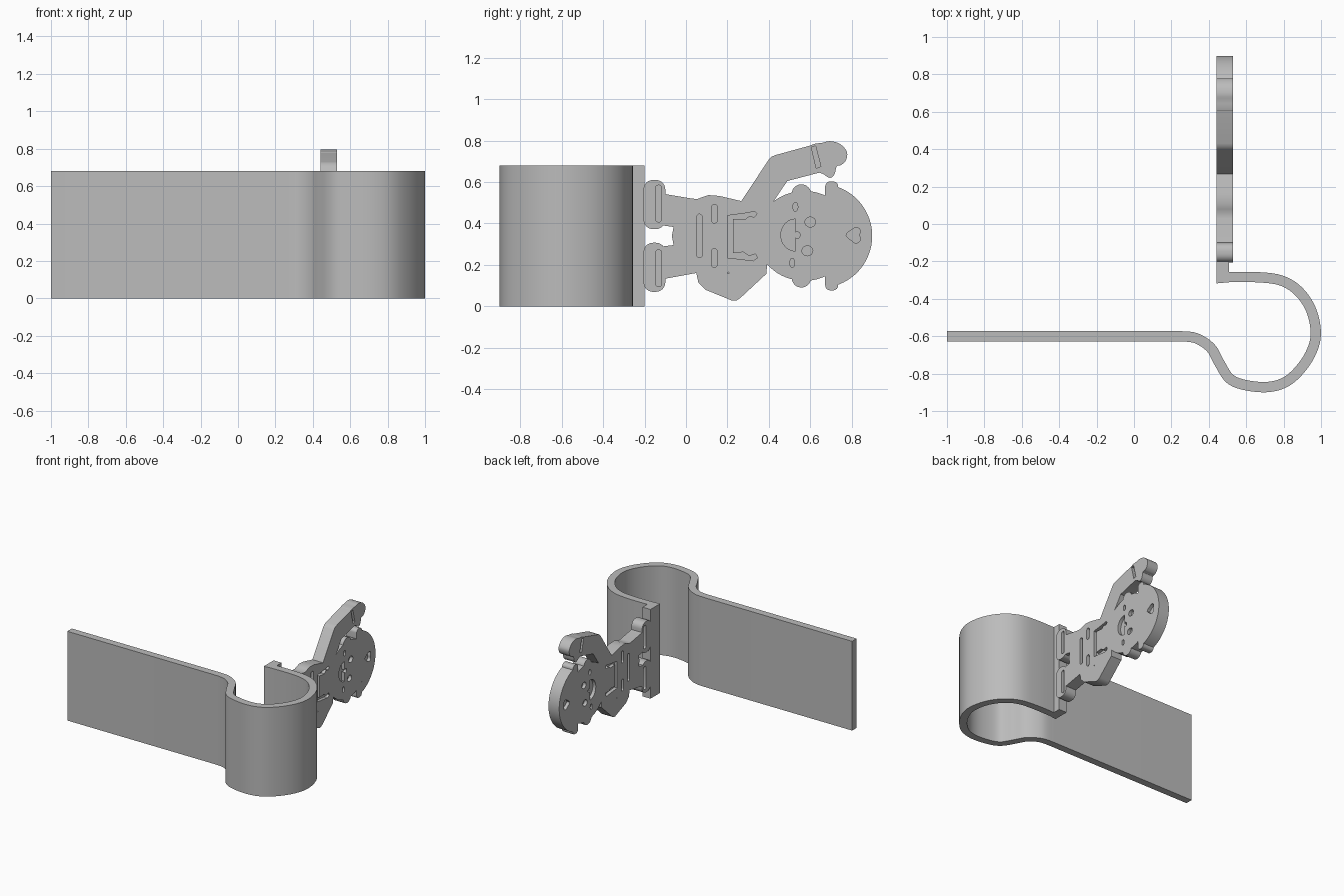
import bpy, bmesh, math
from mathutils import Vector

if "Cube" in bpy.data.objects:
    bpy.data.objects.remove(bpy.data.objects["Cube"])

grey = bpy.data.materials.new("plain grey")
grey.diffuse_color = (0.5, 0.5, 0.5, 1)
grey.use_nodes = True
grey.node_tree.nodes["Principled BSDF"].inputs["Base Color"].default_value = grey.diffuse_color
X0, X1, DEPTH = 0.44, 0.53, 0.025     # figure plate faces and engraving depth
MID = 0.34                            # mirror line of the figure (z)


def prism(name, pts, lo, hi, axis):
    """Extrude a closed outline along x (points are y, z) or z (points are x, y)."""
    put = (lambda p, h: (h, p[0], p[1])) if axis == 'X' else (lambda p, h: (p[0], p[1], h))
    bm = bmesh.new()
    a = [bm.verts.new(put(p, lo)) for p in pts]
    b = [bm.verts.new(put(p, hi)) for p in pts]
    bm.faces.new(a)
    bm.faces.new(b[::-1])
    for i in range(len(pts)):
        j = (i + 1) % len(pts)
        bm.faces.new((a[i], b[i], b[j], a[j]))
    bmesh.ops.recalc_face_normals(bm, faces=bm.faces)
    me = bpy.data.meshes.new(name)
    bm.to_mesh(me)
    bm.free()
    ob = bpy.data.objects.new(name, me)
    bpy.context.collection.objects.link(ob)
    me.materials.append(grey)
    return ob


def smooth(pts, closed=True, n=6):
    """Catmull-Rom curve through the points."""
    P = [Vector(p) for p in pts]
    m, out = len(P), []
    get = (lambda i: P[i % m]) if closed else (lambda i: P[max(0, min(m - 1, i))])
    for i in range(m if closed else m - 1):
        p0, p1, p2, p3 = (get(i + k) for k in (-1, 0, 1, 2))
        for s in range(n):
            t = s / n
            out.append(0.5 * (2 * p1 + (p2 - p0) * t + (2 * p0 - 5 * p1 + 4 * p2 - p3) * t * t
                              + (3 * p1 - p0 - 3 * p2 + p3) * t ** 3))
    return out if closed else out + [P[-1]]


def arc(cy, cz, ry, rz, a0=0, a1=360, n=32):
    k = n if a1 - a0 == 360 else n + 1
    angs = [math.radians(a0 + (a1 - a0) * i / n) for i in range(k)]
    return [(cy + ry * math.cos(a), cz + rz * math.sin(a)) for a in angs]


def rounded(y0, y1, z0, z1, r):
    return (arc(y1 - r, z1 - r, r, r, 0, 90, 6) + arc(y0 + r, z1 - r, r, r, 90, 180, 6)
            + arc(y0 + r, z0 + r, r, r, 180, 270, 6) + arc(y1 - r, z0 + r, r, r, 270, 359.9, 6))


def flip(pts):
    return [(y, 2 * MID - z) for y, z in pts]


def combine(target, tool, op):
    mod = target.modifiers.new("combine", 'BOOLEAN')
    mod.operation, mod.solver, mod.object = op, 'EXACT', tool
    bpy.context.view_layer.objects.active = target
    bpy.ops.object.modifier_apply(modifier=mod.name)
    bpy.data.objects.remove(tool)


def shade(ob):
    bpy.ops.object.select_all(action='DESELECT')
    ob.select_set(True)
    bpy.context.view_layer.objects.active = ob
    bpy.ops.object.shade_smooth_by_angle(angle=math.radians(30))


# Bent strip: centre line offset to both sides
bend = smooth([(0.24, -0.6), (0.33, -0.61), (0.41, -0.662), (0.455, -0.74), (0.51, -0.825),
               (0.59, -0.86), (0.71, -0.872), (0.81, -0.845), (0.89, -0.775), (0.95, -0.68),
               (0.972, -0.58), (0.945, -0.455), (0.875, -0.355), (0.78, -0.3), (0.65, -0.284),
               (0.505, -0.284)], closed=False)
line = [Vector((-1, -0.6))] + bend + [Vector((0.44, -0.29))]
left, right = [], []
for i, p in enumerate(line):
    d = (line[min(i + 1, len(line) - 1)] - line[max(i - 1, 0)]).normalized()
    nrm = Vector((-d.y, d.x)) * 0.0275
    if i == 0 or i == len(line) - 1:
        nrm = Vector((0, math.copysign(0.0275, nrm.y)))
    left.append(p + nrm)
    right.append(p - nrm)
strip = prism("clip_strip", left + right[::-1], 0, 0.68, 'Z')

# Tab joining the strip to the figure
tab = prism("tab", [(0.44, -0.30), (0.507, -0.30), (0.507, -0.2), (0.44, -0.2)], 0, 0.68, 'Z')
combine(strip, tab, 'UNION')
strip.data.materials.clear()
strip.data.materials.append(grey)
shade(strip)

# Figure: body with raised arm and bent arm
figure = prism("figure", [
    (-.13, .547), (.03, .52), (.055, .518), (.08, .528), (.108, .537), (.161, .533), (.267, .508),
    (.398, .706), (.412, .722), (.431, .73), (.624, .783), (.653, .648), (.489, .605),
    (.407, .484), (.475, .44), (.475, .248), (.393, .219), (.388, .157), (.263, .041),
    (.245, .029), (.224, .027), (.094, .08), (.06, .113), (.05, .161), (-.13, .128),
    (-.13, .287), (-.06, .296), (-.068, .34), (-.06, .383), (-.13, .393)], X0, X1, 'X')

foot = rounded(-.205, -.10, .373, .61, .045)
bump = rounded(.672, .735, .48, .603, .025)
ear = arc(.557, .542, .047, .047)
hand = smooth([(.60, .77), (.66, .79), (.70, .797), (.745, .783), (.777, .745), (.772, .705),
               (.75, .683), (.727, .675), (.718, .64), (.695, .62), (.66, .64), (.61, .665)], n=4)
for shape in (foot, flip(foot), arc(.571, MID, .231, .217, n=64),
              arc(.648, MID, .251, .251, -70, 70, 40),
              ear, flip(ear), bump, flip(bump), hand):
    combine(figure, prism("piece", shape, X0, X1, 'X'), 'UNION')

# Engraved details, on both faces
sole = rounded(-.147, -.118, .407, .585, .014)
pocket = rounded(.123, .151, .402, .492, .0135)
strap = [(.20, .234), (.20, .438), (.29, .45), (.33, .458), (.343, .447), (.33, .43), (.306, .437),
         (.283, .418), (.226, .422), (.226, .257), (.277, .262), (.306, .243), (.335, .253),
         (.345, .235), (.325, .22), (.25, .229)]
heart = smooth([(.773, .344), (.80, .37), (.822, .381), (.84, .37), (.838, .344),
                (.84, .318), (.822, .305), (.80, .317)], n=4)
details = [
    sole, flip(sole), pocket, flip(pocket), strap, heart,
    rounded(.052, .078, .235, .445, .0125),             # belt line
    [(.605, .769), (.626, .774), (.651, .675), (.629, .667)],   # cuff
    arc(.528, .344, .07, .077, 90, 270, 20),            # mouth
    arc(.538, .344, .013, .016, n=16),                  # nose
    arc(.60, .407, .026, .024, n=24), arc(.586, .268, .026, .024, n=24),    # eyes
    arc(.528, .48, .012, .022, n=16), arc(.513, .21, .012, .022, n=16),     # cheeks
    arc(.205, .161, .004, .004, n=8),                   # button
]
for shape in details:
    for lo, hi in ((X0 - 0.05, X0 + DEPTH), (X1 - DEPTH, X1 + 0.05)):
        combine(figure, prism("cutter", shape, lo, hi, 'X'), 'DIFFERENCE')
figure.data.materials.clear()
figure.data.materials.append(grey)
shade(figure)
